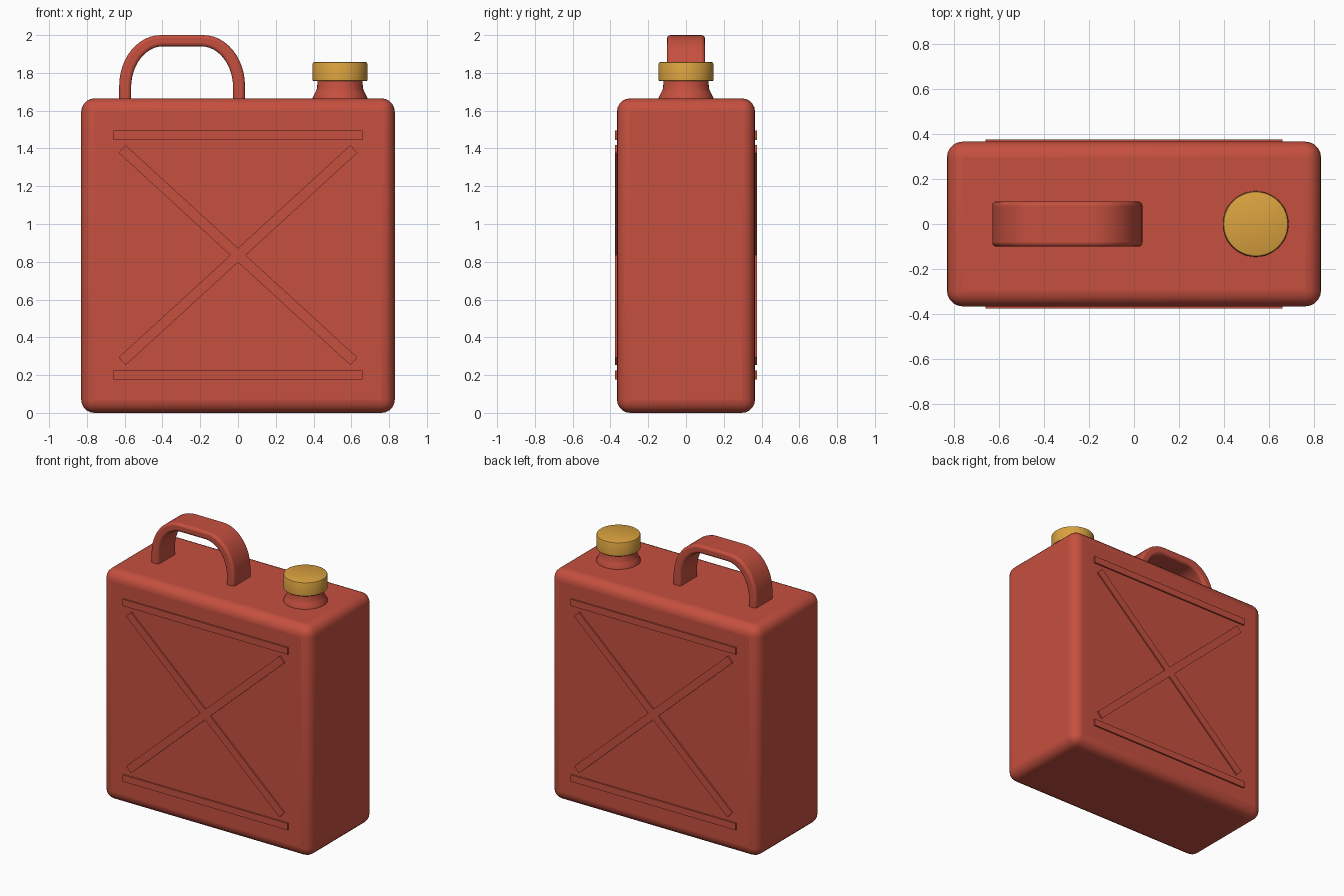
import bpy, bmesh, math
from mathutils import Vector

if "Cube" in bpy.data.objects:
    bpy.data.objects.remove(bpy.data.objects["Cube"])


def material(name, color):
    m = bpy.data.materials.new(name)
    m.diffuse_color = color
    m.use_nodes = True
    m.node_tree.nodes["Principled BSDF"].inputs["Base Color"].default_value = m.diffuse_color
    return m


RED = material("red_plastic", (0.56, 0.08, 0.05, 1))
YELLOW = material("yellow_plastic", (0.70, 0.36, 0.05, 1))


def finish(name, bm, mat, bevel=0, segments=3, smooth=True):
    bmesh.ops.recalc_face_normals(bm, faces=bm.faces[:])
    me = bpy.data.meshes.new(name)
    bm.to_mesh(me)
    bm.free()
    ob = bpy.data.objects.new(name, me)
    bpy.context.collection.objects.link(ob)
    me.materials.append(mat)
    if bevel:
        mod = ob.modifiers.new("Bevel", "BEVEL")
        mod.width, mod.segments = bevel, segments
        mod.limit_method, mod.angle_limit = "ANGLE", math.radians(40)
    if smooth:
        bpy.ops.object.select_all(action="DESELECT")
        ob.select_set(True)
        bpy.context.view_layer.objects.active = ob
        bpy.ops.object.shade_smooth_by_angle(angle=math.radians(35))
    return ob


def box(name, center, size, bevel=0, segments=3):
    bm = bmesh.new()
    bmesh.ops.create_cube(bm, size=1)
    for v in bm.verts:
        v.co = Vector([c + s * k for c, s, k in zip(center, size, v.co)])
    return finish(name, bm, RED, bevel, segments, bevel > 0)


def prism(name, outline, y0, y1, bevel=0):
    # extrude an (x, z) outline along y
    bm = bmesh.new()
    face = bm.faces.new([bm.verts.new((x, y0, z)) for x, z in outline])
    ext = bmesh.ops.extrude_face_region(bm, geom=[face])["geom"]
    for v in ext:
        if isinstance(v, bmesh.types.BMVert):
            v.co.y = y1
    return finish(name, bm, RED, bevel, 3, bevel > 0)


def lathe(name, profile, x, mat, n=48):
    # spin an (r, z) profile about a vertical axis, with end caps
    bm = bmesh.new()
    rings = [[bm.verts.new((x + r * math.cos(2 * math.pi * i / n),
                            r * math.sin(2 * math.pi * i / n), z))
              for i in range(n)] for r, z in profile]
    for a, b in zip(rings, rings[1:]):
        for i in range(n):
            j = (i + 1) % n
            bm.faces.new((a[i], a[j], b[j], b[i]))
    bm.faces.new(rings[0])
    bm.faces.new(rings[-1])
    return finish(name, bm, mat)


# can body
box("body", (0, 0, 0.8325), (1.66, 0.731, 1.665), 0.07, 5)

# raised ribs: two bars and a cross on each broad face
ANG, HALF, W, MID = math.radians(42.5), 0.832, 0.0275, 0.835
along = Vector((math.cos(ANG), math.sin(ANG))) * HALF
side = Vector((-math.sin(ANG), math.cos(ANG))) * W
a, b = along - side, along + side
hx, hz = W / math.sin(ANG), W / math.cos(ANG)
cross = [(hx, 0), a, b, (0, hz), (-b.x, b.y), (-a.x, a.y),
         (-hx, 0), -a, -b, (0, -hz), (b.x, -b.y), (a.x, -a.y)]
cross = [(p[0], p[1] + MID) for p in cross]
for s, tag in ((-1, "front"), (1, "back")):
    for z, part in ((1.47, "upper"), (0.20, "lower")):
        box(f"{tag}_{part}_rib", (0, s * 0.356, z), (1.32, 0.04, 0.049))
    prism(f"{tag}_cross_rib", cross, s * 0.336, s * 0.376)

# carrying handle: arch with rounded shoulders
CX, BASE, N = -0.296, 1.63, 12


def arch(half, top, rx, rz):
    left = [(-half, BASE)]
    for i in range(N + 1):
        t = math.pi / 2 * i / N
        left.append((-half + rx * (1 - math.cos(t)), top - rz * (1 - math.sin(t))))
    return [(CX + x, z) for x, z in left] + [(CX - x, z) for x, z in reversed(left)]


outer = arch(0.333, 2.0, 0.22, 0.27)
inner = arch(0.270, 1.941, 0.17, 0.22)
bm = bmesh.new()
rings = [[bm.verts.new((p[0], y, p[1])) for p, y in
          ((o, -0.1), (o, 0.1), (i, 0.1), (i, -0.1))] for o, i in zip(outer, inner)]
for r, q in zip(rings, rings[1:]):
    for k in range(4):
        m = (k + 1) % 4
        bm.faces.new((r[k], r[m], q[m], q[k]))
bm.faces.new(rings[0])
bm.faces.new(rings[-1])
finish("handle", bm, RED, 0.017, 3)

# flared spout neck and screw cap
lathe("spout_neck", [(0.147, 1.64), (0.146, 1.665), (0.133, 1.692), (0.121, 1.718),
                     (0.119, 1.78)], 0.54, RED)
lathe("cap", [(0.141, 1.757), (0.145, 1.761), (0.145, 1.848), (0.142, 1.855),
              (0.135, 1.858)], 0.54, YELLOW)
